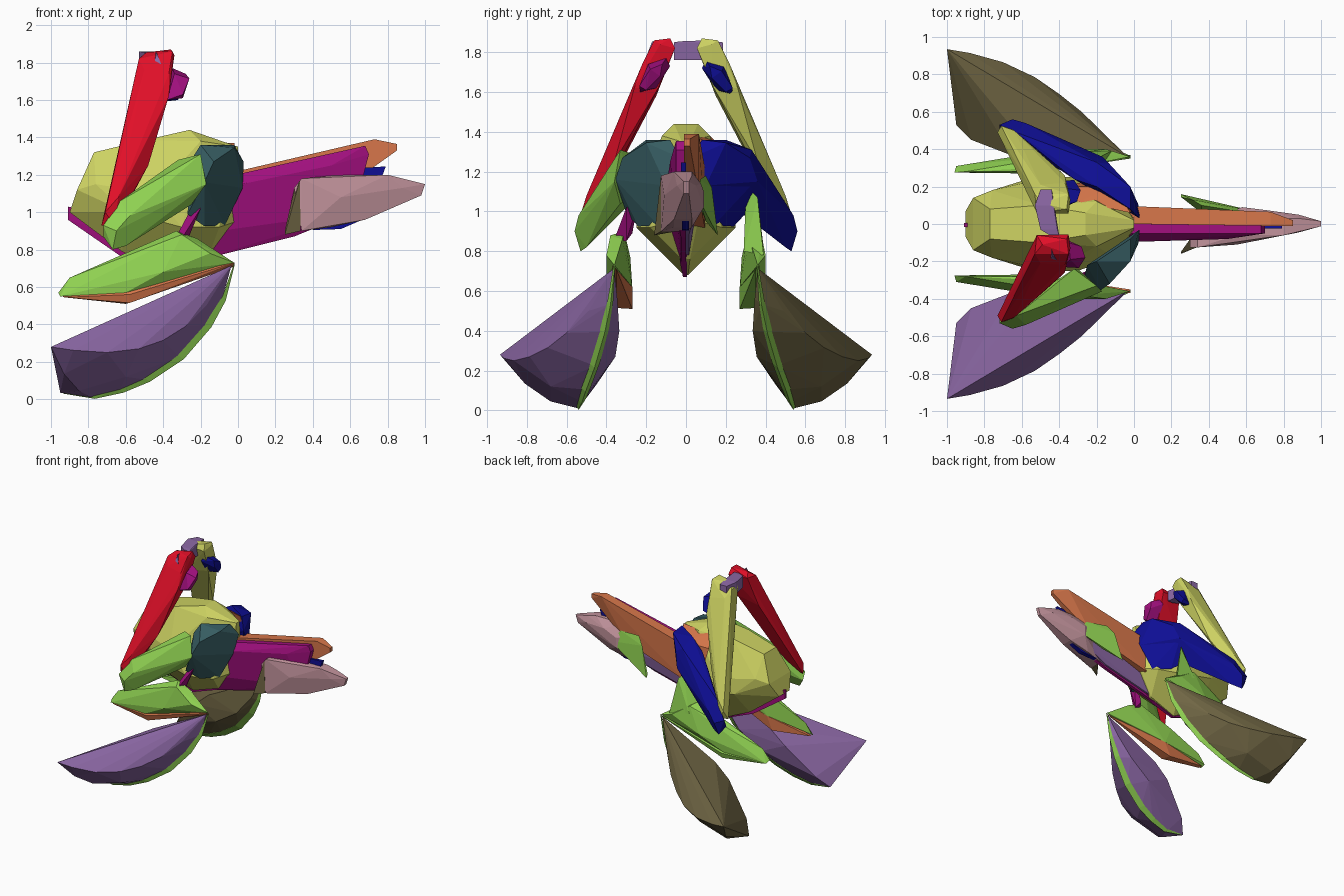
import bpy, bmesh, math

if "Cube" in bpy.data.objects:
    bpy.data.objects.remove(bpy.data.objects["Cube"])


def material(name, rgb):
    lin = [((c / 255 + 0.055) / 1.055) ** 2.4 if c > 10 else c / 255 / 12.92 for c in rgb]
    m = bpy.data.materials.new(name)
    m.use_nodes = True
    m.diffuse_color = (*lin, 1)
    m.node_tree.nodes["Principled BSDF"].inputs["Base Color"].default_value = (*lin, 1)
    return m


M = {n: material(n, c) for n, c in {
    "red": (225, 15, 40), "magenta": (160, 15, 125), "purple": (140, 104, 165),
    "yellow": (205, 210, 98), "blue": (14, 14, 148), "teal": (54, 92, 97),
    "green": (144, 210, 82), "orange": (214, 118, 74), "pink": (195, 148, 157),
    "brown": (112, 102, 68)}.items()}


def part(name, color, pts, side=1):
    """Faceted solid wrapped around a few corner points; side=-1 mirrors in y."""
    bm = bmesh.new()
    for x, y, z in pts:
        bm.verts.new((x, y * side, z))
    res = bmesh.ops.convex_hull(bm, input=bm.verts)
    junk = {g for g in res["geom_interior"] + res["geom_unused"]
            if isinstance(g, bmesh.types.BMVert) and g.is_valid}
    bmesh.ops.delete(bm, geom=list(junk), context='VERTS')
    bmesh.ops.dissolve_limit(bm, angle_limit=math.radians(3), verts=bm.verts, edges=bm.edges)
    bmesh.ops.recalc_face_normals(bm, faces=bm.faces)
    me = bpy.data.meshes.new(name)
    bm.to_mesh(me)
    bm.free()
    me.materials.append(M[color])
    ob = bpy.data.objects.new(name, me)
    bpy.context.collection.objects.link(ob)


def both(pts):
    """Points on both sides of the centre plane."""
    return pts + [(x, -y, z) for x, y, z in pts]


def plate(outline, y0, y1):
    """Slab from an x-z outline between two y values."""
    return [(x, y, z) for x, z in outline for y in (y0, y1)]


# Body
part("body", "yellow", both([
    (-0.90, 0.07, 1.00), (-0.86, 0.14, 1.12), (-0.77, 0.08, 1.32), (-0.76, 0.18, 1.15),
    (-0.60, 0.23, 1.00), (-0.45, 0.25, 1.10), (-0.50, 0.10, 1.385), (-0.26, 0.06, 1.44),
    (-0.30, 0.25, 0.92), (-0.20, 0.12, 1.38), (0.0, 0.02, 1.35), (-0.01, 0.06, 0.95),
    (-0.10, 0.18, 0.92), (-0.40, 0.01, 0.68), (-0.62, 0.05, 0.79), (-0.16, 0.02, 0.76)]))
part("keel", "magenta", plate([(-0.91, 1.03), (-0.91, 0.96), (-0.62, 0.76), (-0.40, 0.67)], -0.015, 0.005)
     + plate([(-0.20, 0.745), (0.0, 0.85)], -0.03, 0.005))
part("shoulder_patch", "orange", [(-0.35, 0.20, 1.30), (-0.30, 0.12, 1.38), (-0.02, 0.06, 1.37),
                                  (0.0, 0.10, 1.2), (-0.10, 0.20, 1.3), (-0.30, 0.22, 1.1)])

# Tail: two halves and a lower strip
part("tail_right_half", "magenta", plate([(-0.20, 0.745), (0.3, 0.87)], -0.025, 0) +
     plate([(-0.15, 1.17), (0.0, 1.20), (0.68, 1.355), (0.70, 1.31), (0.62, 1.00)], -0.05, 0) +
     [(-0.10, -0.075, 0.90), (0.02, -0.095, 1.15), (0.50, -0.08, 1.25), (0.3, -0.06, 0.95)])
part("tail_left_half", "orange", plate([(-0.10, 1.17), (0.0, 1.22), (-0.05, 0.92)], 0, 0.095) +
     plate([(0.66, 1.355), (0.73, 1.39), (0.50, 1.08)], -0.01, 0.065) +
     plate([(0.85, 1.365), (0.85, 1.33), (0.70, 1.24)], -0.01, 0.02))
part("tail_lower_strip", "purple", plate([(-0.15, 0.78), (0.3, 0.885)], 0.0, 0.015) +
     plate([(-0.05, 0.98), (0.5, 1.10), (0.6, 1.0)], 0.0, 0.05))

# Tail tip, fins and small vents
part("tail_tip", "pink", plate([(0.34, 1.18), (0.30, 1.13), (0.34, 0.90)], -0.125, 0.0) +
     plate([(0.55, 1.20), (0.80, 1.20), (0.50, 0.92), (0.68, 0.96)], -0.06, 0.03) +
     [(0.55, -0.11, 1.08), (0.58, 0.09, 1.10), (0.58, 0.09, 1.02), (0.70, 0.075, 1.14),
      (0.88, -0.045, 1.13), (0.88, 0.05, 1.13)] +
     plate([(0.88, 1.18), (0.85, 1.05)], -0.02, 0.03) +
     plate([(1.0, 1.15), (0.98, 1.09)], -0.012, 0.015))
part("tail_fin_right", "brown", [(0.25, -0.16, 0.88), (0.25, -0.15, 0.90), (0.33, -0.127, 1.17),
                                 (0.335, -0.125, 0.90), (0.30, -0.08, 1.12), (0.33, -0.05, 0.90)])
part("tail_fin_left", "green", [(0.25, 0.16, 0.88), (0.25, 0.145, 0.91), (0.31, 0.13, 1.12),
                                (0.36, 0.10, 1.18), (0.55, 0.07, 1.16), (0.64, 0.07, 1.05),
                                (0.40, 0.10, 0.95), (0.36, 0.06, 1.05)])
part("lower_vent", "blue", plate([(0.40, 0.905), (0.55, 0.91), (0.70, 0.975), (0.60, 1.02),
                                  (0.42, 1.0)], -0.02, 0.015))
part("upper_vent", "blue", plate([(0.64, 1.235), (0.79, 1.245), (0.77, 1.19), (0.64, 1.18)], -0.025, 0.0))

# Arms, outlined on the +y side and mirrored
shoulder = [(0.03, 0.03, 1.27), (-0.02, 0.08, 1.36), (-0.20, 0.20, 1.36), (-0.02, 0.20, 1.345),
            (-0.13, 0.32, 1.27), (0.025, 0.10, 1.13), (-0.07, 0.14, 0.93), (-0.18, 0.24, 0.925),
            (-0.27, 0.30, 0.99), (-0.18, 0.355, 1.16), (-0.25, 0.22, 1.28)]
upper_arm = [(-0.72, 0.50, 0.87), (-0.72, 0.53, 0.93), (-0.67, 0.53, 0.80), (-0.60, 0.50, 0.82),
             (-0.65, 0.56, 0.90), (-0.58, 0.54, 0.98), (-0.63, 0.49, 1.06), (-0.25, 0.33, 1.04),
             (-0.17, 0.36, 1.15), (-0.20, 0.33, 1.31), (-0.32, 0.24, 1.28), (-0.30, 0.24, 1.08)]
part("right_shoulder", "teal", shoulder, -1)
part("right_upper_arm", "green", upper_arm, -1)
part("left_arm", "blue", [p for p in shoulder if p[2] > 0.95] + upper_arm)
part("left_shoulder_pad", "blue", shoulder)
forearm = [(-0.73, 0.49, 0.93), (-0.66, 0.51, 0.93), (-0.71, 0.525, 1.0), (-0.61, 0.45, 1.02),
           (-0.64, 0.50, 1.08), (-0.70, 0.46, 1.05), (-0.60, 0.40, 1.12), (-0.55, 0.40, 1.12),
           (-0.53, 0.16, 1.82), (-0.52, 0.06, 1.83), (-0.49, 0.11, 1.855), (-0.36, 0.08, 1.87),
           (-0.35, 0.16, 1.86), (-0.34, 0.13, 1.84), (-0.35, 0.055, 1.82), (-0.50, 0.21, 1.76),
           (-0.37, 0.22, 1.74), (-0.37, 0.26, 1.62), (-0.37, 0.14, 1.62), (-0.56, 0.15, 1.58),
           (-0.48, 0.36, 1.25)]
part("right_forearm", "red", forearm, -1)
part("left_forearm", "yellow", forearm)
part("hand_bridge", "purple", [(x, y, z) for y, a, b, t in ((-0.06, -0.45, -0.40, 1.85), (-0.03, -0.50, -0.41, 1.855),
                               (0.10, -0.53, -0.43, 1.86), (0.185, -0.50, -0.44, 1.85))
                               for x in (a, b) for z in (1.76, t)])
part("bridge_pin", "purple", [(-0.445, -0.10, 1.85), (-0.435, -0.17, 1.855), (-0.41, -0.195, 1.79),
                              (-0.445, -0.185, 1.81), (-0.42, -0.10, 1.78)])
claw = [(-0.37, 0.08, 1.73), (-0.35, 0.10, 1.77), (-0.28, 0.12, 1.74), (-0.26, 0.18, 1.715),
        (-0.34, 0.19, 1.74), (-0.295, 0.235, 1.63), (-0.295, 0.20, 1.61), (-0.38, 0.23, 1.60),
        (-0.37, 0.15, 1.62), (-0.28, 0.13, 1.68)]
part("right_claw", "magenta", claw, -1)
part("left_claw", "blue", [(x - 0.025, y, z - 0.01) for x, y, z in claw])

# Legs and broad feet, outlined on the +y side and mirrored
thigh = [(-0.96, 0.275, 0.57), (-0.95, 0.31, 0.55), (-0.90, 0.28, 0.65), (-0.62, 0.28, 0.77),
         (-0.60, 0.36, 0.57), (-0.33, 0.31, 0.90), (-0.30, 0.38, 0.88), (-0.22, 0.32, 0.86),
         (-0.15, 0.40, 0.78), (-0.02, 0.36, 0.73), (-0.55, 0.27, 0.62), (-0.40, 0.40, 0.68)]
thigh_under = [(-0.94, 0.28, 0.55), (-0.93, 0.31, 0.545), (-0.60, 0.27, 0.51), (-0.58, 0.35, 0.515),
               (-0.58, 0.365, 0.56), (-0.55, 0.27, 0.62), (-0.02, 0.37, 0.73), (-0.02, 0.35, 0.71)]
rim = [(-0.935, 0.53, 0.03), (-0.77, 0.54, 0.005), (-0.62, 0.525, 0.04), (-0.48, 0.505, 0.10),
       (-0.30, 0.46, 0.22), (-0.15, 0.41, 0.39), (-0.07, 0.38, 0.53), (-0.02, 0.36, 0.71)]
outer = [(-1.0, 0.935, 0.28), (-0.88, 0.915, 0.262), (-0.70, 0.865, 0.25), (-0.53, 0.785, 0.27),
         (-0.40, 0.695, 0.315), (-0.28, 0.60, 0.39), (-0.17, 0.49, 0.50), (-0.08, 0.40, 0.63)]
belly = [(-0.93, 0.81, 0.135), (-0.85, 0.68, 0.045), (-0.60, 0.68, 0.12)]
inner = [(-0.87, 0.45, 0.13), (-0.65, 0.365, 0.36), (-0.52, 0.36, 0.47), (-0.45, 0.355, 0.27),
         (-0.25, 0.335, 0.40), (-0.12, 0.345, 0.56)]
foot = outer + belly + inner + [(x - 0.015, y, z + 0.005) for x, y, z in rim]
hip_right = [(-0.25, 0.25, 1.02), (-0.20, 0.24, 1.05), (-0.20, 0.30, 1.02), (-0.33, 0.32, 0.87),
             (-0.27, 0.30, 0.85), (-0.30, 0.36, 0.86), (-0.30, 0.27, 0.89)]
hip_left = [(-0.23, 0.30, 1.06), (-0.21, 0.33, 1.10), (-0.18, 0.36, 1.07), (-0.36, 0.31, 0.85),
            (-0.30, 0.39, 0.82), (-0.12, 0.39, 0.78), (-0.18, 0.29, 0.80)]
for label, s, hip, c_hip, c_under, c_foot in (
        ("right", -1, hip_right, "magenta", "orange", "purple"),
        ("left", 1, hip_left, "green", "green", "brown")):
    part(label + "_hip", c_hip, hip, s)
    part(label + "_thigh", "green", thigh, s)
    part(label + "_thigh_underside", c_under, thigh_under, s)
    part(label + "_foot", c_foot, foot, s)
    # Narrow lens-shaped sole made of short wedges along the rim
    for i in range(len(rim) - 1):
        wedge = []
        for k in (i, i + 1):
            x, y, z = rim[k]
            t = math.sin(math.pi * k / (len(rim) - 1))
            w = 0.004 + 0.024 * t
            wedge += [(x + 0.01 * t, y, max(z - 0.006 * t, 0)), (x - 0.03 * t, y + w, z + 0.02),
                      (x - 0.03 * t, y - w, z + 0.02)]
        part(f"{label}_sole_{i + 1}", "green", wedge, s)
